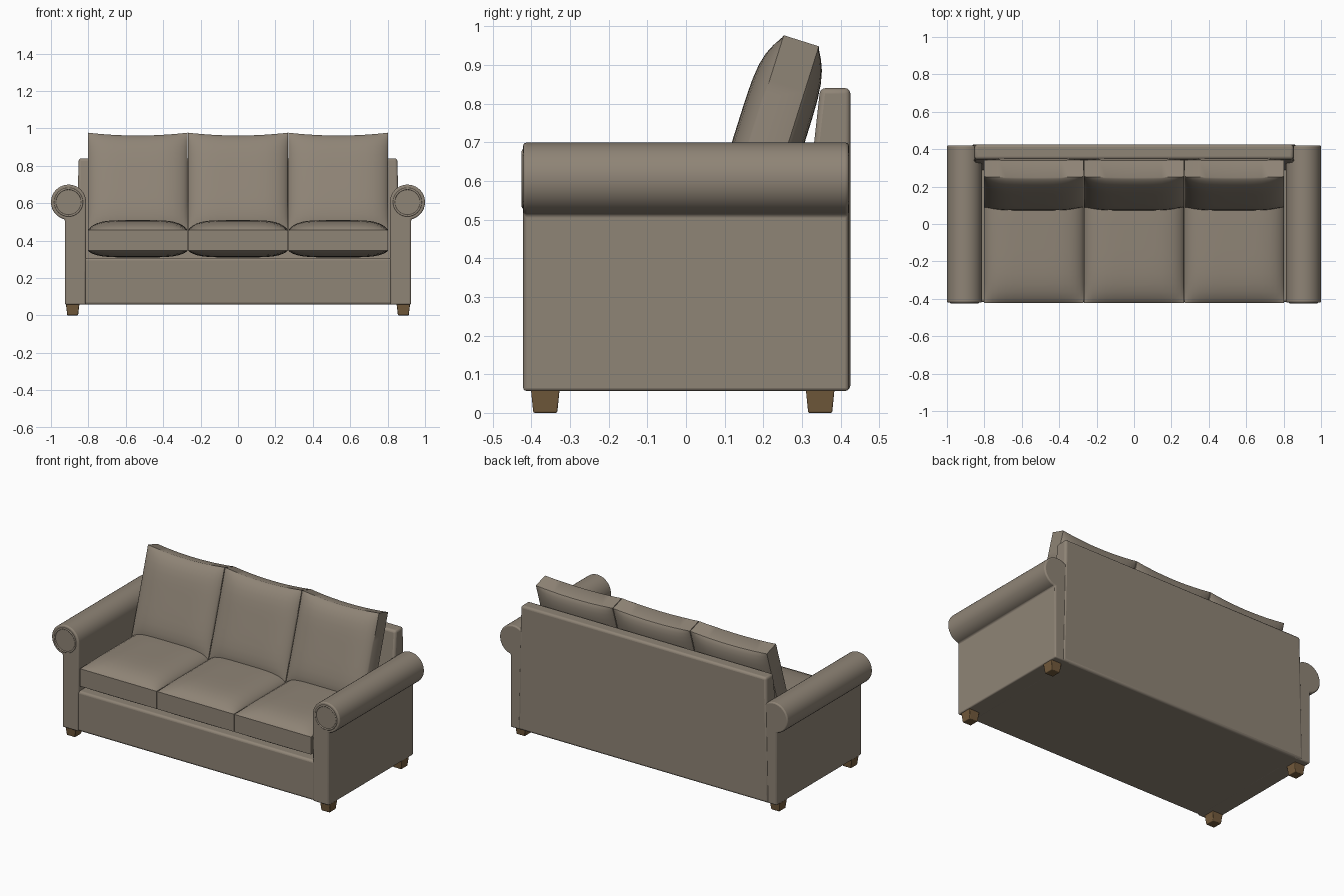
import bpy, bmesh, math

if "Cube" in bpy.data.objects:
    bpy.data.objects.remove(bpy.data.objects["Cube"])


def material(name, color):
    m = bpy.data.materials.new(name)
    m.diffuse_color = (*color, 1)
    m.use_nodes = True
    m.node_tree.nodes["Principled BSDF"].inputs["Base Color"].default_value = m.diffuse_color
    return m


FABRIC = material("taupe fabric", (0.275, 0.232, 0.182))
WOOD = material("brown wood", (0.17, 0.103, 0.045))


def finish(name, bm, mat, bevel=0, segments=3, angle=35):
    """Turn a bmesh into a named object with rounded edges and smooth shading."""
    bmesh.ops.recalc_face_normals(bm, faces=bm.faces)
    mesh = bpy.data.meshes.new(name)
    bm.to_mesh(mesh)
    bm.free()
    mesh.materials.append(mat)
    ob = bpy.data.objects.new(name, mesh)
    bpy.context.collection.objects.link(ob)
    if bevel:
        mod = ob.modifiers.new("Rounded edges", "BEVEL")
        mod.width, mod.segments = bevel, segments
        mod.limit_method, mod.angle_limit = "ANGLE", math.radians(40)
    bpy.ops.object.select_all(action="DESELECT")
    ob.select_set(True)
    bpy.context.view_layer.objects.active = ob
    bpy.ops.object.shade_smooth_by_angle(angle=math.radians(angle))
    return ob


def frustum(name, low, high, mat, bevel=0):
    """Box from two rectangles, each (x0, x1, y0, y1, z)."""
    bm = bmesh.new()
    rings = []
    for x0, x1, y0, y1, z in (low, high):
        rings.append([bm.verts.new((x, y, z)) for x, y in
                      ((x0, y0), (x1, y0), (x1, y1), (x0, y1))])
    a, b = rings
    bm.faces.new(a)
    bm.faces.new(b)
    for i in range(4):
        j = (i + 1) % 4
        bm.faces.new((a[i], a[j], b[j], b[i]))
    return finish(name, bm, mat, bevel)


def cushion(name, loc, w, d, edge, crown_top, crown_low, tilt=0, dip=0.0, n=16):
    """Boxed cushion: a flat edge band between two crowned panels."""
    bm = bmesh.new()
    steps = [math.sin((i / n - 0.5) * math.pi) for i in range(n + 1)]
    panels = []
    for sign, crown in ((1, crown_top), (-1, crown_low)):
        grid = []
        for v in steps:
            row = []
            for u in steps:
                f = ((1 - abs(u) ** 5) * (1 - abs(v) ** 5)) ** 0.8
                sag = dip * (1 - u * u) * max(v, 0)
                row.append(bm.verts.new((u * w / 2, v * d / 2 - sag,
                                         sign * (edge / 2 + crown * f))))
            grid.append(row)
        for j in range(n):
            for i in range(n):
                bm.faces.new((grid[j][i], grid[j][i + 1],
                              grid[j + 1][i + 1], grid[j + 1][i]))
        panels.append(grid)

    def rim(g):
        return (g[0][:-1] + [r[-1] for r in g[:-1]] +
                g[-1][:0:-1] + [r[0] for r in g[:0:-1]])

    a, b = rim(panels[0]), rim(panels[1])
    for i in range(len(a)):
        j = (i + 1) % len(a)
        bm.faces.new((a[i], a[j], b[j], b[i]))
    ob = finish(name, bm, FABRIC, angle=38)
    ob.location = loc
    ob.rotation_euler.x = tilt
    return ob


def rolled_arm(name, s):
    """Arm panel with a scroll on top, extruded front to back."""
    cx, cz, r = 0.906, 0.605, 0.094
    pts = [(0.815, 0.057), (0.925, 0.057)]
    for i in range(29):
        t = math.radians(-78 + i * (258 / 28))
        pts.append((cx + r * math.cos(t), cz + r * math.sin(t)))
    bm = bmesh.new()
    front = [bm.verts.new((s * x, -0.421, z)) for x, z in pts]
    back = [bm.verts.new((s * x, 0.421, z)) for x, z in pts]
    bm.faces.new(front)
    bm.faces.new(back)
    for i in range(len(pts)):
        j = (i + 1) % len(pts)
        bm.faces.new((front[i], front[j], back[j], back[i]))
    finish(name, bm, FABRIC, 0.008)

    # welt ring on the front of the scroll
    bpy.ops.mesh.primitive_torus_add(
        location=(s * cx, -0.419, cz), rotation=(math.pi / 2, 0, 0),
        major_radius=0.072, minor_radius=0.006,
        major_segments=32, minor_segments=8)
    ring = bpy.context.object
    ring.name = name + "_welt"
    ring.data.materials.append(FABRIC)
    bpy.ops.object.shade_smooth_by_angle(angle=math.radians(60))


# base with front rail
frustum("base_and_front_rail", (-0.835, 0.835, -0.417, 0.36, 0.057),
        (-0.835, 0.835, -0.417, 0.36, 0.308), FABRIC, 0.014)

# back panel, slightly tapered toward the top
frustum("back_panel", (-0.87, 0.87, 0.26, 0.425, 0.057),
        (-0.852, 0.852, 0.347, 0.425, 0.84), FABRIC, 0.014)

# arms and tapered legs
for side, s in (("left", -1), ("right", 1)):
    rolled_arm(side + "_arm", s)
    for end, y in (("front", -0.364), ("back", 0.347)):
        x = s * 0.884
        frustum(f"{end}_{side}_leg", (x - 0.029, x + 0.029, y - 0.031, y + 0.031, 0),
                (x - 0.036, x + 0.036, y - 0.037, y + 0.037, 0.06), WOOD, 0.004)

# three seat cushions and three leaning back cushions
for i, label in enumerate(("left", "middle", "right")):
    x = (i - 1) * 0.536
    cushion(label + "_seat_cushion", (x, -0.07, 0.401), 0.532, 0.704,
            0.11, 0.053, 0.036)
    cushion(label + "_back_cushion", (x, 0.2155, 0.70), 0.532, 0.55,
            0.095, 0.045, 0.04, tilt=math.radians(72.5), dip=0.016)
